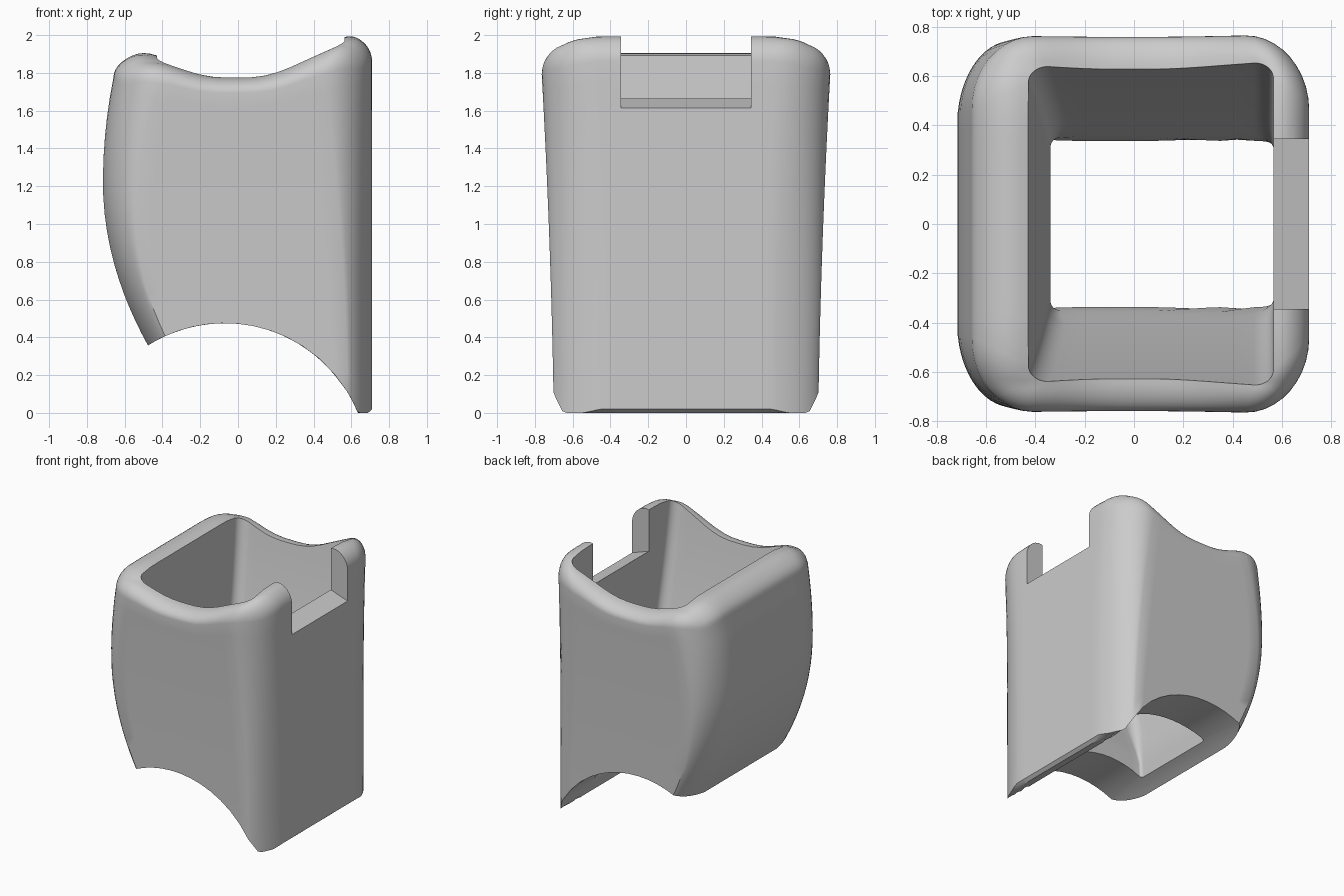
import bpy, bmesh, math

cube = bpy.data.objects.get("Cube")
if cube:
    bpy.data.objects.remove(cube, do_unlink=True)

CORNER, STRAIGHT = 10, 12            # columns per corner and per side
WALL, RIM, BASE = 16, 10, 6          # rows per surface


def lerp(a, b, t):
    return a + (b - a) * t


# Saddle-shaped crest of the rim, dipping at the corners
def crest(x, y):
    width, rise, power = (0.64, 0.225, 1.3) if x > 0 else (0.55, 0.14, 1.5)
    s = 0.5 - 0.5 * math.cos(math.pi * min(1, abs(x) / width))
    dip = max(0, min(0.65, abs(y)) - 0.42) * min(1, abs(x) / 0.45)
    return 1.775 + rise * s ** power - 0.7 * dip ** 2


# Height of the rounded outer edge of the rim
def rounding(x):
    return 0.08 + 0.06 * min(1, (x / 0.6) ** 2)


# Arched underside
def arch(x):
    d = min(0.75, abs(x + 0.07))
    z = 0.475 - 0.76 + math.sqrt(0.76 ** 2 - d * d)
    return max(0, z) + max(0, x - 0.69)


# Section limits: left x, right x, half depth, corner radii, corner flatness
def outer_section(z):
    bulge = 0.32 if z < 1.22 else 0.18
    return (-0.715 + bulge * (z - 1.22) ** 2, 0.71,
            0.70 + 0.015 * z + 0.0115 * z * z,
            0.11 + 0.047 * z * z, 0.13 + 0.04 * z * z, 0.25 + 0.03 * z,
            0.4 * max(0, 1 - (z / 1.8) ** 2))


# The opening narrows to a throat, then flares slightly at the underside
def inner_section(z):
    up = max(0, z - 0.55)
    flare = min(0.03, 0.17 * max(0, 0.6 - z))
    soft = min(1, 4 * up)
    return (-0.335 - 0.07 * up - flare, 0.565,
            0.33 + 0.31 * up - 0.055 * up * up + 0.7 * flare,
            0.02 + 0.06 * soft, 0.08, 0.03 + 0.04 * soft, 0)


def corner_point(section, k, f):
    xl, xr, hy, rl, rr, ry, flat = section
    a = (k + f) * math.pi / 2
    a0, a1 = k * math.pi / 2, (k + 1) * math.pi / 2
    c = lerp(math.cos(a), lerp(math.cos(a0), math.cos(a1), f), flat)
    s = lerp(math.sin(a), lerp(math.sin(a0), math.sin(a1), f), flat)
    sy = 1 if k < 2 else -1
    cx, rx = (xr - rr, rr) if k in (0, 3) else (xl + rl, rl)
    return cx + rx * c, sy * (hy - ry) + ry * s


def plan_point(section, column):
    k, on_corner, f = column
    if on_corner:
        return corner_point(section, k, f)
    p, q = corner_point(section, k, 1), corner_point(section, (k + 1) % 4, 0)
    return lerp(p[0], q[0], f), lerp(p[1], q[1], f)


# Point on a wall at fraction t between the arch and the rim
def wall_point(section, column, t, drop):
    z = 1.0
    for _ in range(25):
        x, y = plan_point(section(z), column)
        z = lerp(arch(x), crest(x, y) - drop * rounding(x), t)
    return x, y, z


def column_points(column):
    pts = [wall_point(outer_section, column, i / WALL, 1) for i in range(WALL + 1)]
    inner = [wall_point(inner_section, column, 1 - i / WALL, 0) for i in range(WALL + 1)]
    o, n = pts[-1], inner[0]
    for i in range(1, RIM):
        a = math.pi / 2 * i / RIM
        f = 1 - math.cos(a)
        x, y = lerp(o[0], n[0], f), lerp(o[1], n[1], f)
        pts.append((x, y, crest(x, y) - rounding(x) * (1 - math.sin(a))))
    pts += inner
    o, n = inner[-1], pts[0]
    for i in range(1, BASE):
        x, y = lerp(o[0], n[0], i / BASE), lerp(o[1], n[1], i / BASE)
        pts.append((x, y, arch(x)))
    return pts


def make_object(name, bm):
    bmesh.ops.recalc_face_normals(bm, faces=bm.faces)
    mesh = bpy.data.meshes.new(name)
    bm.to_mesh(mesh)
    bm.free()
    obj = bpy.data.objects.new(name, mesh)
    bpy.context.collection.objects.link(obj)
    return obj


# Hollow sleeve: one closed loop of points per column, joined all round
columns = []
for k in range(4):
    columns += [(k, True, i / CORNER) for i in range(CORNER)]
    columns += [(k, False, i / STRAIGHT) for i in range(STRAIGHT)]
bm = bmesh.new()
loops = [[bm.verts.new(p) for p in column_points(c)] for c in columns]
for i, loop in enumerate(loops):
    prev = loops[i - 1]
    for j in range(len(loop)):
        bm.faces.new((prev[j - 1], loop[j - 1], loop[j], prev[j]))
sleeve = make_object("sleeve", bm)

# Notch in the flat wall, with a floor that slopes outward
bm = bmesh.new()
profile = [(0.45, 1.705), (0.80, 1.584), (0.80, 2.2), (0.45, 2.2)]
face = bm.faces.new([bm.verts.new((x, -0.345, z)) for x, z in profile])
side = bmesh.ops.extrude_face_region(bm, geom=[face])["geom"]
bmesh.ops.translate(bm, vec=(0, 0.69, 0),
                    verts=[v for v in side if isinstance(v, bmesh.types.BMVert)])
cutter = make_object("notch_cutter", bm)
cutter.hide_render = True

bpy.ops.object.select_all(action="DESELECT")
bpy.context.view_layer.objects.active = sleeve
sleeve.select_set(True)
cut = sleeve.modifiers.new("notch", "BOOLEAN")
cut.operation, cut.solver, cut.object = "DIFFERENCE", "EXACT", cutter
bpy.ops.object.modifier_apply(modifier=cut.name)
bpy.data.objects.remove(cutter, do_unlink=True)
bpy.ops.object.shade_smooth_by_angle(angle=math.radians(35))

# Plain grey finish
grey = bpy.data.materials.new("light grey")
grey.use_nodes = True
grey.diffuse_color = (0.6, 0.6, 0.6, 1)
grey.node_tree.nodes["Principled BSDF"].inputs["Base Color"].default_value = (0.6, 0.6, 0.6, 1)
sleeve.data.materials.clear()
sleeve.data.materials.append(grey)
